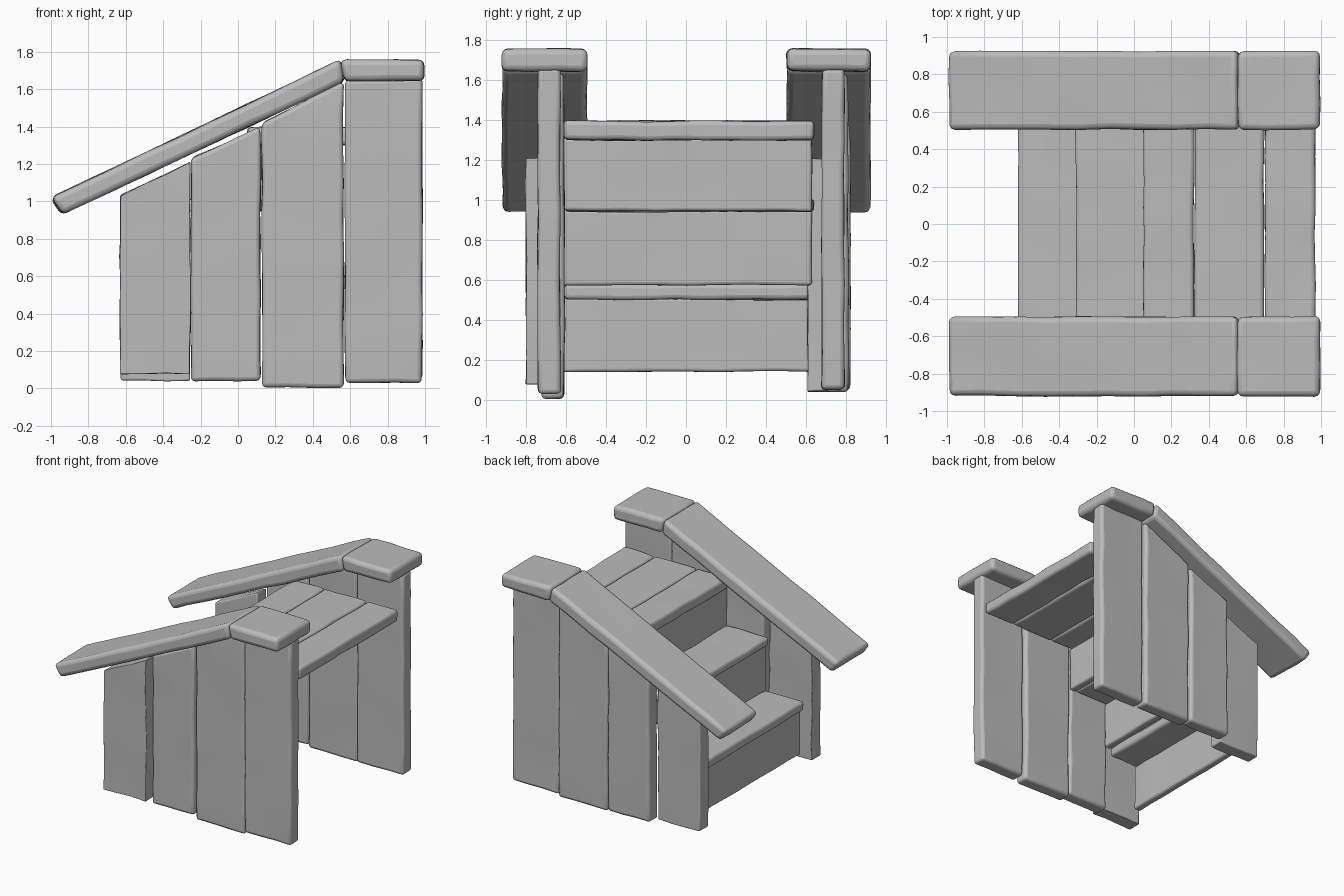
import bpy, bmesh
from mathutils import Vector, noise

cube = bpy.data.objects.get("Cube")
if cube:
    bpy.data.objects.remove(cube, do_unlink=True)

wood = bpy.data.materials.new("plain grey wood")
wood.use_nodes = True
GREY = (0.5, 0.5, 0.5, 1)
wood.diffuse_color = GREY
wood.node_tree.nodes["Principled BSDF"].inputs["Base Color"].default_value = GREY


def slice_axis(bm, axis, count):
    """Cut the plank into even sections along one axis."""
    values = [v.co[axis] for v in bm.verts]
    low, high = min(values), max(values)
    normal = Vector((0, 0, 0))
    normal[axis] = 1
    for i in range(1, count):
        point = normal * (low + (high - low) * i / count)
        bmesh.ops.bisect_plane(bm, geom=bm.verts[:] + bm.edges[:] + bm.faces[:],
                               plane_co=point, plane_no=normal)


def board(name, outline, y0, y1, cuts, bevel=0.022, rough=0.008):
    """Extrude an x-z outline across y, then roughen and soften it."""
    bm = bmesh.new()
    face = bm.faces.new([bm.verts.new((x, y0, z)) for x, z in outline])
    ext = bmesh.ops.extrude_face_region(bm, geom=[face])
    for v in ext["geom"]:
        if isinstance(v, bmesh.types.BMVert):
            v.co.y = y1
    for axis, count in enumerate(cuts):
        slice_axis(bm, axis, count)
    bmesh.ops.recalc_face_normals(bm, faces=bm.faces[:])
    # Hand-hewn unevenness
    seed = Vector((len(name), y0 * 5, outline[0][0] * 7))
    for v in bm.verts:
        v.co += noise.noise_vector(v.co * 5 + seed) * rough
    mesh = bpy.data.meshes.new(name)
    bm.to_mesh(mesh)
    bm.free()
    obj = bpy.data.objects.new(name, mesh)
    bpy.context.collection.objects.link(obj)
    mesh.materials.append(wood)
    mod = obj.modifiers.new("worn edges", "BEVEL")
    mod.width = bevel
    mod.segments = 3
    mod.limit_method = "ANGLE"
    mod.angle_limit = 0.7
    bpy.context.view_layer.objects.active = obj
    obj.select_set(True)
    bpy.ops.object.shade_smooth_by_angle(angle=0.8)
    obj.select_set(False)
    return obj


def box(name, x0, x1, y0, y1, z0, z1, cuts, **kw):
    return board(name, [(x0, z0), (x1, z0), (x1, z1), (x0, z1)], y0, y1, cuts, **kw)


# Side wall planks: x range, top heights, then bottom and inner face on each side
walls = [
    ("low", -0.63, -0.255, 1.03, 1.21, 0.08, 0.69, 0.04, 0.61),
    ("middle", -0.25, 0.12, 1.23, 1.40, 0.04, 0.62, 0.05, 0.71),
    ("tall", 0.13, 0.565, 1.42, 1.64, 0.005, 0.61, 0.04, 0.70),
    ("end", 0.572, 0.985, 1.65, 1.66, 0.03, 0.63, 0.05, 0.68),
]
for label, x0, x1, t0, t1, bottom_f, in_f, bottom_b, in_b in walls:
    for side, bottom, inner, sign in (("front", bottom_f, in_f, -1), ("back", bottom_b, in_b, 1)):
        outline = [(x0, bottom), (x1, bottom), (x1, t1), (x0, t0)]
        board(f"{side}_{label}_wall_plank", outline, sign * inner, sign * (inner + 0.112), (3, 1, 9))

# Handrails: a sloping board and a level cap on each side
slope = [(-0.94, 0.93), (0.57, 1.64), (0.55, 1.76), (-1.0, 1.02)]
level = [(0.57, 1.64), (0.995, 1.645), (0.995, 1.755), (0.55, 1.76)]
for side, y0, y1 in (("front", -0.92, -0.495), ("back", 0.505, 0.925)):
    board(f"{side}_sloping_rail", slope, y0, y1, (9, 3, 1), bevel=0.03)
    board(f"{side}_level_rail", level, y0, y1, (3, 3, 1), bevel=0.03)

# Treads and the three boards of the top landing
treads = [
    ("bottom_tread", -0.62, -0.27, 0.50, 0.58),
    ("middle_tread", -0.31, 0.07, 0.94, 1.01),
    ("landing_board_1", 0.05, 0.32, 1.30, 1.395),
    ("landing_board_2", 0.323, 0.695, 1.30, 1.395),
    ("landing_board_3", 0.70, 0.97, 1.30, 1.395),
]
for name, x0, x1, z0, z1 in treads:
    box(name, x0, x1, -0.61, 0.64, z0, z1, (3, 9, 1))

# Risers beneath each step
risers = [
    ("bottom_riser", -0.58, 0.14, 0.51),
    ("middle_riser", -0.28, 0.575, 0.95),
    ("top_riser", 0.065, 0.945, 1.31),
]
for name, x, z0, z1 in risers:
    box(name, x, x + 0.06, -0.62, 0.63, z0, z1, (1, 8, 3), bevel=0.015)
